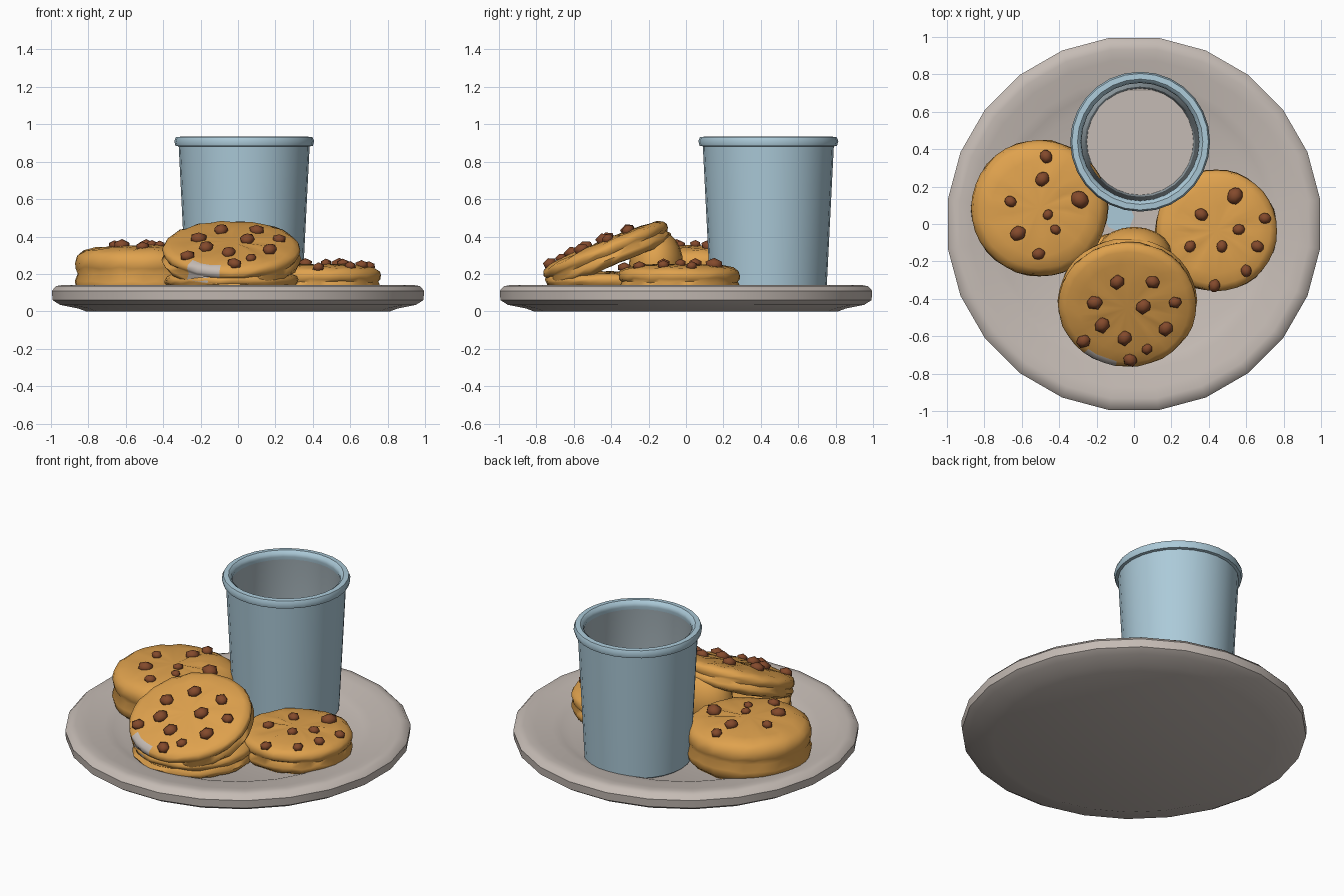
import bpy, bmesh, math, random
from mathutils import Matrix, Vector

if "Cube" in bpy.data.objects:
    bpy.data.objects.remove(bpy.data.objects["Cube"])

random.seed(4)


def mat(name, rgb):
    m = bpy.data.materials.new(name)
    m.diffuse_color = (*rgb, 1)
    m.use_nodes = True
    m.node_tree.nodes["Principled BSDF"].inputs["Base Color"].default_value = m.diffuse_color
    return m


PLATE = mat("warm grey ceramic", (0.56, 0.50, 0.46))
CUP = mat("pale blue", (0.41, 0.59, 0.69))
INNER = mat("grey blue", (0.42, 0.50, 0.54))
DOUGH = mat("golden dough", (0.74, 0.36, 0.075))
CHIP = mat("chocolate brown", (0.23, 0.068, 0.025))


def finish(bm, name, mats, angle=40):
    bmesh.ops.recalc_face_normals(bm, faces=bm.faces)
    me = bpy.data.meshes.new(name)
    bm.to_mesh(me)
    bm.free()
    for m in mats:
        me.materials.append(m)
    ob = bpy.data.objects.new(name, me)
    bpy.context.collection.objects.link(ob)
    bpy.ops.object.select_all(action='DESELECT')
    ob.select_set(True)
    bpy.context.view_layer.objects.active = ob
    bpy.ops.object.shade_smooth_by_angle(angle=math.radians(angle))
    return ob


def lathe(profile, n, matrix=Matrix(), phase=0.0, slots=None):
    """Spin (r, z) points round z; slots gives a material index per band."""
    bm = bmesh.new()
    rings = []
    for r, z in profile:
        if r == 0:
            rings.append([bm.verts.new((0, 0, z))] * n)
        else:
            rings.append([bm.verts.new((r * math.cos(a), r * math.sin(a), z))
                          for a in (2 * math.pi * (i + phase) / n for i in range(n))])
    for k in range(len(rings) - 1):
        a, b = rings[k], rings[k + 1]
        for i in range(n):
            j = (i + 1) % n
            f = bm.faces.new(list(dict.fromkeys((a[i], a[j], b[j], b[i]))))
            f.material_index = slots[k] if slots else 0
    bm.transform(matrix)
    return bm


# Plate
bm = lathe([(0, 0.0), (0.82, 0.0), (0.86, 0.015), (0.96, 0.035), (1.0, 0.06),
            (1.004, 0.11), (0.98, 0.135), (0.94, 0.142), (0.88, 0.132), (0.78, 0.115),
            (0.73, 0.105), (0.67, 0.08), (0, 0.08)], 24, phase=0.5)
finish(bm, "plate", [PLATE])

# Blue spot on the plate beside the cup
bm = lathe([(0, 0.079), (0.08, 0.079), (0.08, 0.084), (0, 0.084)], 8,
           Matrix.Translation((-0.08, 0.04, 0)))
finish(bm, "plate_spot", [CUP])

# Cup: outer wall, rolled rim, inner wall, and floor in the plate colour
prof = [(0.29, 0.075), (0.31, 0.09), (0.35, 0.882), (0.367, 0.885), (0.374, 0.91),
        (0.365, 0.932), (0.335, 0.934), (0.318, 0.92), (0.314, 0.9), (0.32, 0.88),
        (0.285, 0.1), (0, 0.1)]
bm = lathe(prof, 28, Matrix.Translation((0.033, 0.44, 0)),
           slots=[0] * 9 + [1, 2])
finish(bm, "cup", [CUP, INNER, PLATE])


# Cookies: a domed disc with a groove round its side
SHAPE = [(0, 0), (0.88, 0), (0.97, 0.12), (1, 0.28), (0.955, 0.45), (0.985, 0.55),
         (0.995, 0.66), (0.97, 0.79), (0.88, 0.89), (0.7, 0.94), (0.4, 0.98), (0, 1)]


def top_height(t):
    pts = SHAPE[7:]
    for (r0, z0), (r1, z1) in zip(pts, pts[1:]):
        if r1 <= t <= r0:
            return z0 + (z1 - z0) * (r0 - t) / (r0 - r1)
    return SHAPE[7][1]


def cookie(name, loc, R, h, chips=(), tilt=0.0, sy=1.0, patch=None):
    M = (Matrix.Translation(loc) @ Matrix.Rotation(tilt, 4, 'X')
         @ Matrix.Diagonal((1, sy, 1, 1)))
    bm = lathe([(r * R, z * h) for r, z in SHAPE], 36)
    for v in bm.verts:   # slightly lumpy dough
        v.co.z += random.uniform(-0.006, 0.006)
        v.co.xy *= random.uniform(0.988, 1.006)
    bm.transform(M)
    if patch:
        for f in bm.faces:
            f.material_index = 1 if patch(f.calc_center_median()) else 0
    finish(bm, name, [DOUGH, PLATE], 60)
    # Chips, given as seen from above
    bm = bmesh.new()
    for x, y, s in chips:
        lx = x - loc[0]
        ly = (y - loc[1] + h * math.sin(tilt)) / math.cos(tilt) / sy
        lz = h * top_height(math.hypot(lx, ly) / R)
        p = M @ Vector((lx, ly, lz + 0.006))
        rot = (Matrix.Rotation(tilt, 4, 'X')
               @ Matrix.Rotation(random.uniform(0, 3), 4, 'Z'))
        bmesh.ops.create_icosphere(
            bm, subdivisions=1, radius=1,
            matrix=Matrix.Translation(p) @ rot @ Matrix.Diagonal((s * 1.1, s * 0.95, s * 0.75, 1)))
    if chips:
        finish(bm, name + "_chips", [CHIP], 50)
    else:
        bm.free()


cookie("left_cookie", (-0.505, 0.085, 0.08), 0.367, 0.275,
       [(-0.47, 0.36, .038), (-0.49, 0.24, .042), (-0.66, 0.12, .034), (-0.29, 0.13, .052),
        (-0.46, 0.05, .03), (-0.42, -0.03, .03), (-0.62, -0.05, .045), (-0.51, -0.16, .036)])
cookie("right_cookie", (0.44, -0.035, 0.078), 0.327, 0.175,
       [(0.54, 0.15, .048), (0.36, 0.05, .038), (0.7, 0.03, .034), (0.56, -0.03, .034),
        (0.3, -0.12, .034), (0.47, -0.12, .034), (0.66, -0.12, .036), (0.6, -0.25, .034),
        (0.43, -0.33, .036)])
cookie("front_cookie", (-0.035, -0.395, 0.24), 0.372, 0.148,
       [(-0.09, -0.31, .042), (0.1, -0.31, .04), (-0.21, -0.42, .044), (0.05, -0.44, .044),
        (0.22, -0.42, .036), (-0.17, -0.54, .045), (-0.05, -0.61, .043), (0.17, -0.56, .043),
        (-0.27, -0.63, .04), (0.07, -0.67, .032), (-0.02, -0.73, .04)],
       tilt=math.radians(22), sy=0.97,
       patch=lambda c: -0.28 < c.x < -0.12 and 0.17 < c.z < 0.255 and c.y < -0.6)
cookie("front_lower_cookie", (-0.035, -0.395, 0.075), 0.36, 0.14)

# Sloping dough behind the front cookie
bm = bmesh.new()
bmesh.ops.create_uvsphere(bm, u_segments=20, v_segments=12, radius=1,
                          matrix=Matrix.Translation((0, -0.16, 0.25))
                          @ Matrix.Diagonal((0.2, 0.145, 0.19, 1)))
finish(bm, "cookie_hump", [DOUGH], 60)
